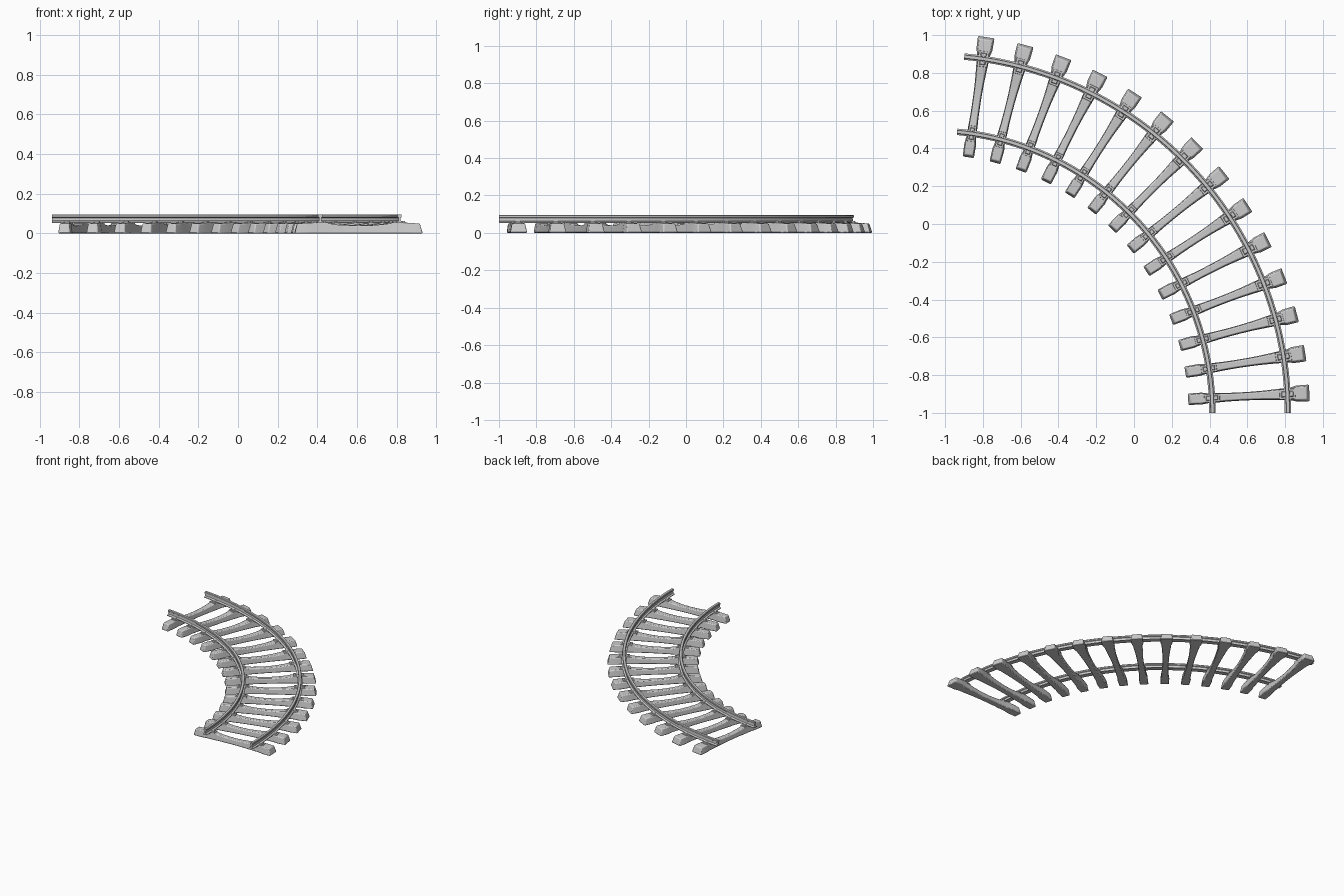
import bpy, bmesh
from math import radians, sin, cos

if "Cube" in bpy.data.objects:
    bpy.data.objects.remove(bpy.data.objects["Cube"])

CX, CY = -1.08, -1.0          # centre of the bend
SWEEP = radians(84.5)
RAILS = {"inner": 1.495, "outer": 1.895}
TIES = 14


def loft(bm, rings):
    """Skin a series of equal closed rings and cap both ends."""
    rows = [[bm.verts.new(p) for p in ring] for ring in rings]
    n = len(rows[0])
    for a, b in zip(rows, rows[1:]):
        for i in range(n):
            j = (i + 1) % n
            bm.faces.new((a[i], a[j], b[j], b[i]))
    bm.faces.new(rows[0])
    bm.faces.new(rows[-1])


def to_mesh(bm, name):
    bmesh.ops.recalc_face_normals(bm, faces=bm.faces)
    mesh = bpy.data.meshes.new(name)
    bm.to_mesh(mesh)
    bm.free()
    return mesh


def place(name, mesh, angle=0.0):
    ob = bpy.data.objects.new(name, mesh)
    bpy.context.collection.objects.link(ob)
    ob.location = (CX, CY, 0)
    ob.rotation_euler.z = angle
    return ob


def smooth(ob):
    bpy.ops.object.select_all(action='DESELECT')
    ob.select_set(True)
    bpy.context.view_layer.objects.active = ob
    bpy.ops.object.shade_smooth_by_angle(angle=radians(30))


# Rails: I-shaped profile swept along the arc
half = [(0.017, 0.053), (0.017, 0.058), (0.006, 0.064), (0.005, 0.079),
        (0.011, 0.083), (0.011, 0.092), (0.008, 0.096)]
profile = half + [(-x, z) for x, z in reversed(half)]
STEPS = 56
for side, radius in RAILS.items():
    bm = bmesh.new()
    rings = []
    for s in range(STEPS + 1):
        a = SWEEP * s / STEPS
        rings.append([((radius + x) * cos(a), (radius + x) * sin(a), z)
                      for x, z in profile])
    loft(bm, rings)
    smooth(place(side + "_rail", to_mesh(bm, side + "_rail")))

# Sleeper: waisted block (bottom radius, top radius, half angle, top height)
stations = [(1.367, 1.380, 0.0225, 0.050), (1.44, 1.44, 0.0225, 0.053),
            (1.475, 1.475, 0.0180, 0.053), (1.535, 1.535, 0.0165, 0.051),
            (1.58, 1.58, 0.0148, 0.044), (1.64, 1.64, 0.0138, 0.040),
            (1.70, 1.70, 0.0136, 0.039), (1.76, 1.76, 0.0142, 0.041),
            (1.81, 1.81, 0.0155, 0.045), (1.855, 1.855, 0.0168, 0.051),
            (1.915, 1.915, 0.0185, 0.053), (1.945, 1.945, 0.0225, 0.053),
            (2.013, 1.998, 0.0225, 0.050)]
bm = bmesh.new()
rings = []
for rb, rt, w, top in stations:
    wb, wt = rb * w, rt * w * 0.78
    rings.append([(rb, -wb, 0), (rb, wb, 0), (rt, wt, top), (rt, -wt, top)])
loft(bm, rings)
sleeper = to_mesh(bm, "sleeper")

# Rail seat: plate under each rail plus a clip on either side
bm = bmesh.new()


def block(r, length, width, z0, z1, taper):
    hl, hw = length / 2, width / 2
    rings = []
    for z, k in ((z0, 1.0), (z1, taper)):
        rings.append([(r + sx * hl * k, sy * hw * k, z)
                      for sx, sy in ((-1, -1), (1, -1), (1, 1), (-1, 1))])
    loft(bm, rings)


for radius in RAILS.values():
    block(radius, 0.085, radius * 0.029, 0.046, 0.056, 0.95)
    for s in (-1, 1):
        block(radius + s * 0.021, 0.022, radius * 0.018, 0.054, 0.063, 0.7)
seat = to_mesh(bm, "rail_fixings")

# Repeat the sleepers and fixings around the bend
for i in range(TIES):
    angle = SWEEP * (i + 0.5) / TIES
    tie = place(f"sleeper_{i + 1}", sleeper, angle)
    bevel = tie.modifiers.new("soft_edges", 'BEVEL')
    bevel.width = 0.006
    bevel.segments = 2
    bevel.limit_method = 'ANGLE'
    bevel.angle_limit = radians(45)
    place(f"rail_fixings_{i + 1}", seat, angle)
    if i == 0:
        smooth(tie)
